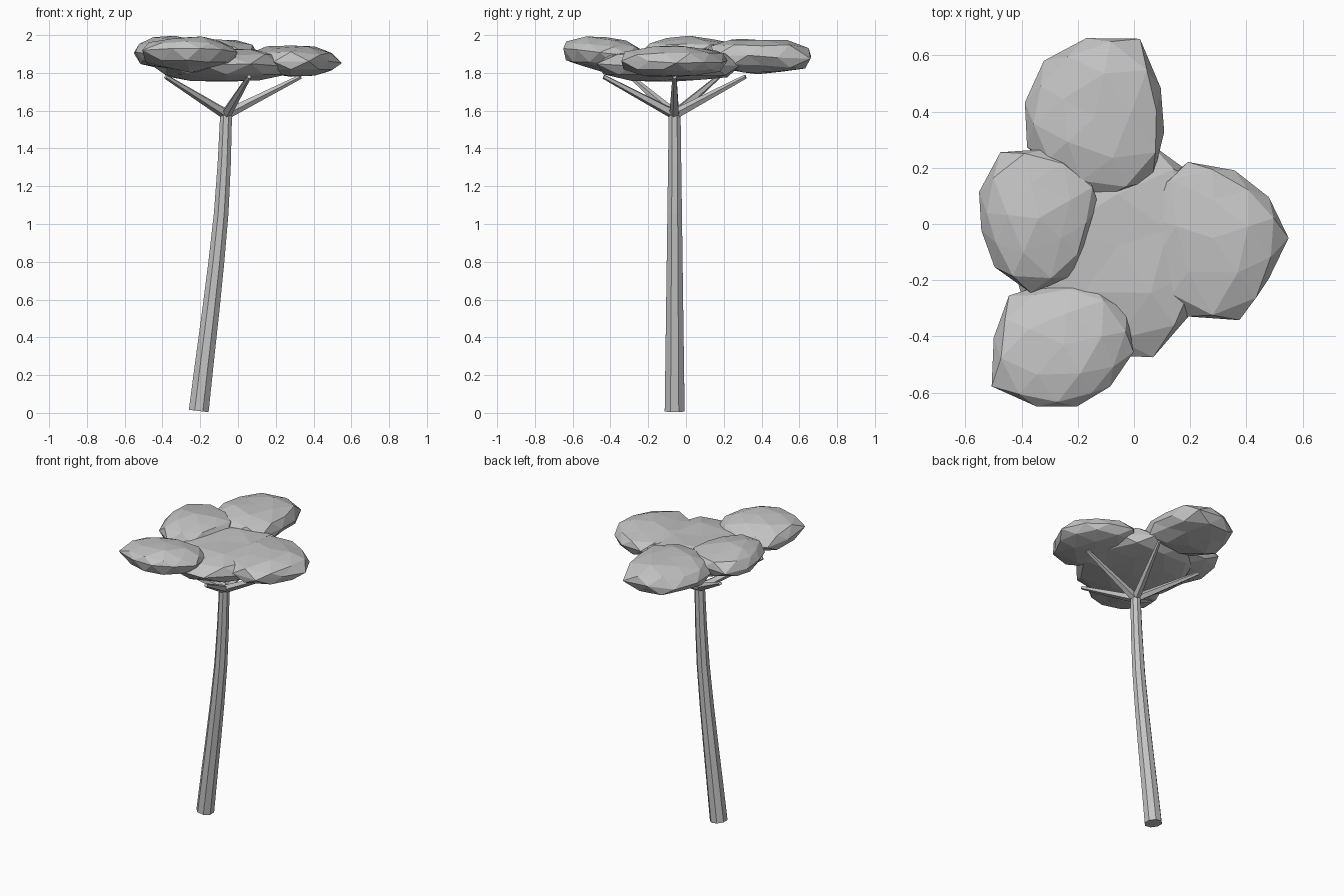
import bpy, bmesh, math, random
from mathutils import Vector

random.seed(11)
default = bpy.data.objects.get("Cube")
if default:
    bpy.data.objects.remove(default)

grey = bpy.data.materials.new("plain_grey")
grey.use_nodes = True
shade = (0.55, 0.55, 0.55, 1)
grey.diffuse_color = shade
grey.node_tree.nodes["Principled BSDF"].inputs["Base Color"].default_value = shade


def finish(bm, name):
    bmesh.ops.recalc_face_normals(bm, faces=bm.faces)
    mesh = bpy.data.meshes.new(name)
    bm.to_mesh(mesh)
    bm.free()
    mesh.materials.append(grey)
    obj = bpy.data.objects.new(name, mesh)
    bpy.context.collection.objects.link(obj)
    return obj


def tapered_limb(name, path, radii, sides):
    """Capped tube whose rings stand square to the path."""
    bm = bmesh.new()
    path = [Vector(p) for p in path]
    rings = []
    for i, (p, r) in enumerate(zip(path, radii)):
        along = (path[min(i + 1, len(path) - 1)] - path[max(i - 1, 0)]).normalized()
        across = Vector((0, 0, 1)).cross(along).normalized()
        up = along.cross(across)
        ring = []
        for k in range(sides):
            a = math.tau * (k + 0.5) / sides
            ring.append(bm.verts.new(p + r * (across * math.cos(a) + up * math.sin(a))))
        rings.append(ring)
    for low, high in zip(rings, rings[1:]):
        for k in range(sides):
            n = (k + 1) % sides
            bm.faces.new((low[k], low[n], high[n], high[k]))
    bm.faces.new(rings[0])
    bm.faces.new(rings[-1])
    return finish(bm, name)


def leaf_clump(name, centre, half_height, tilt, spin, power, outline):
    """Flattened icosphere fitted to evenly spaced outline radii, starting at +x.
    Tilt is the rise along x and y, spin sets the corners, a low power is boxier."""
    bm = bmesh.new()
    bmesh.ops.create_icosphere(bm, subdivisions=2, radius=1)
    count = len(outline)
    for v in bm.verts:
        angle = math.atan2(v.co.y, v.co.x) + math.radians(spin)
        turn = (angle % math.tau) / math.tau * count
        i, f = int(turn) % count, turn % 1
        reach = outline[i] * (1 - f) + outline[(i + 1) % count] * f
        reach *= v.co.xy.length * random.uniform(0.99, 1.05)
        x, y = math.cos(angle) * reach, math.sin(angle) * reach
        bulge = math.copysign(abs(v.co.z) ** power, v.co.z)
        lift = half_height * (bulge + random.uniform(-0.1, 0.1))
        v.co = Vector(centre) + Vector((x, y, lift + tilt[0] * x + tilt[1] * y))
    return finish(bm, name)


# Leaning eight-sided trunk
fork = Vector((-0.063, -0.06, 1.58))
lean = [-0.208, -0.177, -0.145, -0.115, -0.089, -0.073, fork.x]
steps = len(lean) - 1
trunk_path = [(x, fork.y, 0.01 + (fork.z - 0.01) * i / steps) for i, x in enumerate(lean)]
trunk_radii = [0.057 - 0.023 * i / steps for i in range(steps + 1)]
tapered_limb("trunk", trunk_path, trunk_radii, 8)

# Five branches spread evenly around the fork
for n in range(5):
    a = math.tau * n / 5
    tip = fork + Vector((0.395 * math.cos(a), 0.395 * math.sin(a), 0.2))
    tapered_limb(f"branch_{n + 1}", [fork, tip], [0.028, 0.012], 5)

# Flat canopy of overlapping clumps
leaf_clump("canopy_middle", (-0.06, -0.08, 1.842), 0.09, (0, 0), 18, 0.7,
           [.36, .36, .41, .35, .36, .38, .38, .38, .38, .39, .4, .35])
leaf_clump("canopy_back", (-0.14, 0.38, 1.888), 0.093, (0, -0.02), 6, 0.8,
           [.235, .265, .315, .28, .28, .245, .26, .25, .24, .28, .31, .28])
leaf_clump("canopy_side_a", (-0.34, 0.02, 1.905), 0.09, (0, 0), 30, 0.85,
           [.2, .24, .24, .24, .27, .24, .2, .2, .24, .265, .24, .18])
leaf_clump("canopy_front", (-0.25, -0.43, 1.9), 0.09, (0, -0.1), 12, 0.85,
           [.25, .25, .24, .21, .24, .26, .25, .29, .24, .23, .215, .21])
leaf_clump("canopy_side_b", (0.28, -0.05, 1.862), 0.083, (-0.02, 0), 18, 0.85,
           [.27, .24, .24, .26, .3, .26, .25, .23, .28, .31, .3, .235])
